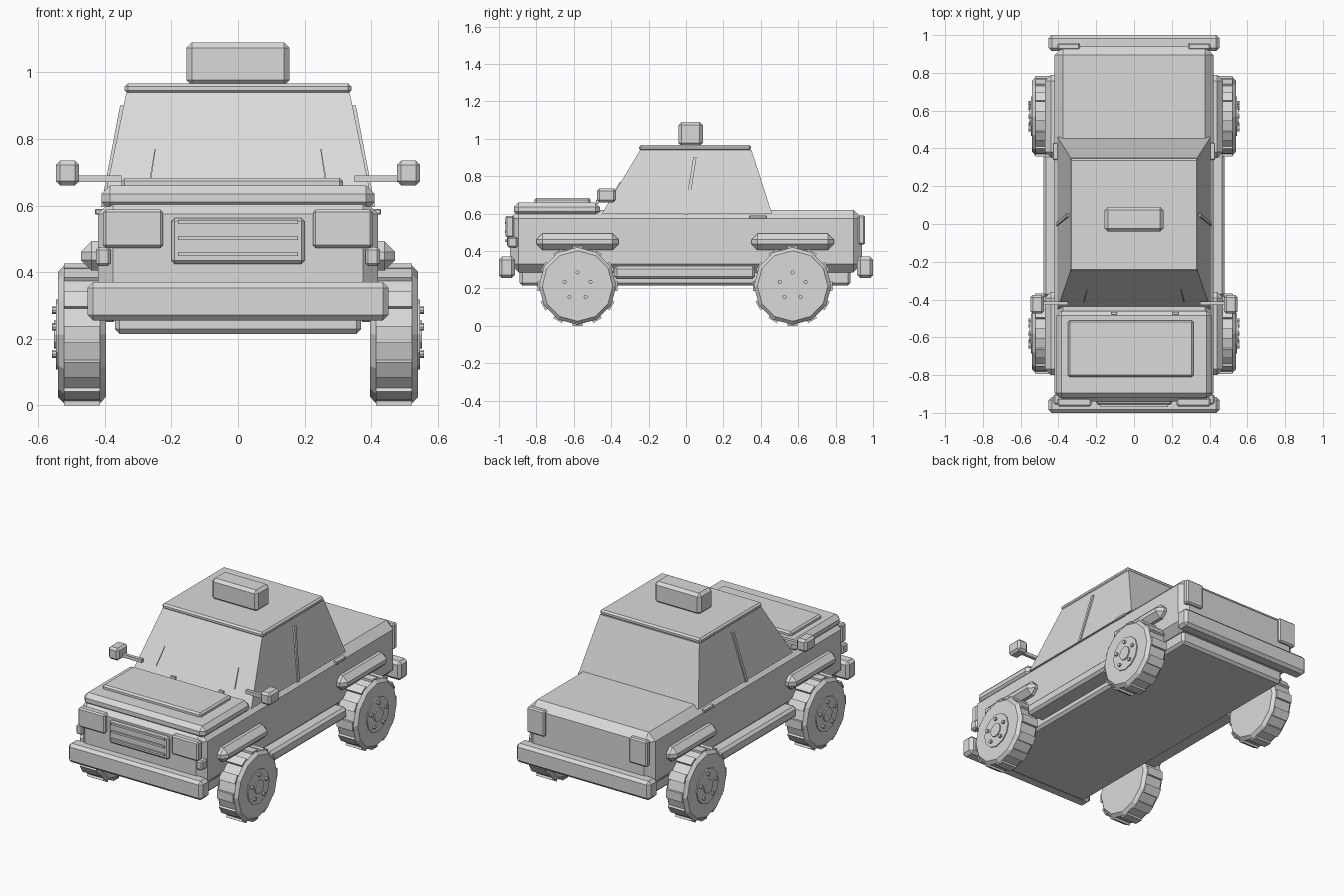
import bpy, bmesh, math
from mathutils import Matrix

if "Cube" in bpy.data.objects:
    bpy.data.objects.remove(bpy.data.objects["Cube"])

grey = bpy.data.materials.new("plain_grey")
grey.diffuse_color = (0.7, 0.7, 0.7, 1)
grey.use_nodes = True
grey.node_tree.nodes["Principled BSDF"].inputs["Base Color"].default_value = grey.diffuse_color


def finish(bm, name):
    bmesh.ops.recalc_face_normals(bm, faces=bm.faces)
    me = bpy.data.meshes.new(name)
    bm.to_mesh(me)
    bm.free()
    me.materials.append(grey)
    ob = bpy.data.objects.new(name, me)
    bpy.context.collection.objects.link(ob)
    return ob


def frustum(name, low, high, z0, z1, bevel=0):
    """Block between two rectangles (x0, x1, y0, y1) at heights z0 and z1."""
    bm = bmesh.new()
    rings = []
    for (x0, x1, y0, y1), z in ((low, z0), (high, z1)):
        rings.append([bm.verts.new(p) for p in
                      ((x0, y0, z), (x1, y0, z), (x1, y1, z), (x0, y1, z))])
    a, b = rings
    bm.faces.new(a[::-1])
    bm.faces.new(b)
    for i in range(4):
        j = (i + 1) % 4
        bm.faces.new((a[i], a[j], b[j], b[i]))
    if bevel:
        bmesh.ops.bevel(bm, geom=bm.edges[:], offset=bevel, segments=1,
                        affect='EDGES', clamp_overlap=True)
    return finish(bm, name)


def box(name, x0, x1, y0, y1, z0, z1, bevel=0):
    r = (x0, x1, y0, y1)
    return frustum(name, r, r, z0, z1, bevel)


def pair(name, x0, x1, *rest):
    """Mirrored boxes on the right and left."""
    box(name + "_right", x0, x1, *rest)
    box(name + "_left", -x1, -x0, *rest)


def disc(bm, x0, x1, y, z, r, sides, bevel=0, turn=0):
    """Cylinder along x."""
    m = (Matrix.Translation(((x0 + x1) / 2, y, z)) @ Matrix.Rotation(turn, 4, 'X')
         @ Matrix.Rotation(math.pi / 2, 4, 'Y'))
    g = bmesh.ops.create_cone(bm, cap_ends=True, segments=sides, radius1=r,
                              radius2=r, depth=abs(x1 - x0), matrix=m)
    if bevel:
        vs = set(g["verts"])
        rim = [e for e in bm.edges if e.verts[0] in vs and e.verts[1] in vs
               and abs(e.verts[0].co.x - e.verts[1].co.x) < 1e-4]
        bmesh.ops.bevel(bm, geom=rim, offset=bevel, segments=1, affect='EDGES')


# Main body, underside and hood
box("body", -0.42, 0.42, -0.94, 0.94, 0.285, 0.62, 0.045)
box("chassis", -0.37, 0.37, -0.89, 0.88, 0.215, 0.31, 0.015)
box("hood", -0.41, 0.41, -0.92, -0.46, 0.585, 0.66, 0.025)
box("hood_panel", -0.35, 0.315, -0.81, -0.51, 0.65, 0.683, 0.01)
for x in (-0.105, 0.22):
    box("washer_nozzle", x - 0.015, x + 0.015, -0.48, -0.465, 0.655, 0.672)

# Cabin, roof and roof sign
frustum("cabin", (-0.405, 0.405, -0.45, 0.46), (-0.335, 0.335, -0.245, 0.35),
        0.6, 0.94)
box("roof", -0.34, 0.34, -0.25, 0.347, 0.935, 0.967, 0.01)
box("roof_sign", -0.155, 0.155, -0.04, 0.09, 0.96, 1.09, 0.017)

# Door pillars and windscreen wipers
for s, side in ((1, "right"), (-1, "left")):
    def span(a, b):
        return tuple(sorted((s * a, s * b)))
    frustum("pillar_" + side, span(0.385, 0.412) + (-0.01, 0.008),
            span(0.33, 0.354) + (0.038, 0.056), 0.595, 0.9)
    frustum("wiper_" + side, span(0.262, 0.267) + (-0.416, -0.406),
            span(0.247, 0.25) + (-0.353, -0.343), 0.67, 0.77)

# Bumpers
box("front_bumper", -0.452, 0.452, -1.0, -0.915, 0.255, 0.37, 0.017)
box("rear_bumper", -0.452, 0.452, 0.915, 1.0, 0.255, 0.37, 0.017)

# Side steps, handles, mirrors and lights
pair("side_step", 0.36, 0.48, -0.385, 0.37, 0.25, 0.32, 0.015)
pair("door_handle", 0.40, 0.43, 0.34, 0.43, 0.573, 0.59, 0.003)
pair("mirror", 0.477, 0.547, -0.475, -0.375, 0.66, 0.735, 0.013)
pair("mirror_arm", 0.35, 0.485, -0.43, -0.41, 0.67, 0.69)
pair("headlight", 0.225, 0.405, -0.965, -0.92, 0.473, 0.588, 0.008)
pair("turn_signal", 0.383, 0.426, -0.955, -0.90, 0.418, 0.475, 0.008)
pair("tail_light", 0.285, 0.405, 0.92, 0.958, 0.435, 0.59, 0.008)

# Grille with bars
box("grille", -0.2, 0.2, -0.958, -0.92, 0.425, 0.563, 0.01)
for z in (0.455, 0.503, 0.55):
    box("grille_bar", -0.18, 0.18, -0.968, -0.95, z - 0.006, z + 0.006)

# Fenders and wheels
for y, end in ((-0.58, "front"), (0.57, "rear")):
    pair(end + "_fender", 0.36, 0.472, y - 0.22, y + 0.22, 0.405, 0.493, 0.032)
    for s, side in ((1, "right"), (-1, "left")):
        z = 0.213
        bm = bmesh.new()
        disc(bm, s * 0.397, s * 0.54, y, z, 0.207, 12, 0.018)
        # tread blocks around the tyre
        for i in range(12):
            a = math.tau * i / 12
            m = (Matrix.Translation((s * 0.4685, y, z)) @ Matrix.Rotation(a, 4, 'X')
                 @ Matrix.Translation((0, 0, 0.195))
                 @ Matrix.Diagonal((0.108, 0.052, 0.036, 1)))
            bmesh.ops.create_cube(bm, size=1, matrix=m)
        finish(bm, f"{end}_wheel_{side}")
        bm = bmesh.new()
        disc(bm, s * 0.53, s * 0.546, y, z, 0.105, 12)
        disc(bm, s * 0.54, s * 0.553, y, z, 0.042, 12)
        for i in range(5):
            a = math.tau * i / 5
            disc(bm, s * 0.54, s * 0.558, y + 0.073 * math.sin(a),
                 z + 0.073 * math.cos(a), 0.011, 8)
        finish(bm, f"{end}_hub_{side}")
